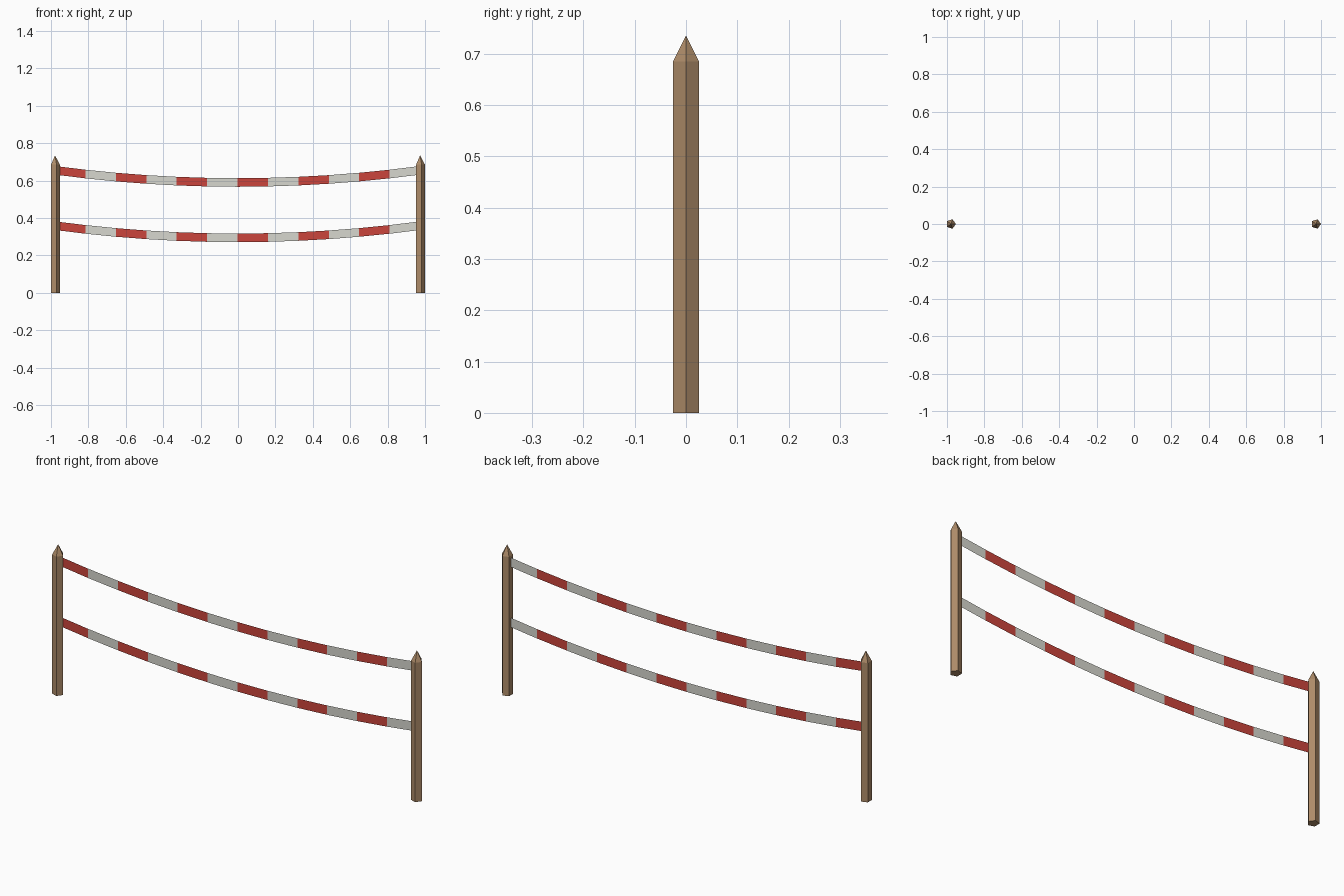
import bpy, bmesh, math

if "Cube" in bpy.data.objects:
    bpy.data.objects.remove(bpy.data.objects["Cube"])

R = 0.0263            # post radius
SIDES = 5
HALF_SPAN = 0.976     # half distance between post axes
MID = -0.0025
SEGMENTS = 12


def material(name, rgb):
    m = bpy.data.materials.new(name)
    m.diffuse_color = (*rgb, 1)
    m.use_nodes = True
    m.node_tree.nodes["Principled BSDF"].inputs["Base Color"].default_value = m.diffuse_color
    return m


wood = material("wood", (0.42, 0.26, 0.14))
red = material("red", (0.60, 0.06, 0.045))
white = material("white", (0.68, 0.68, 0.62))


def finish(bm, name, mats):
    mesh = bpy.data.meshes.new(name)
    bm.to_mesh(mesh)
    bm.free()
    for m in mats:
        mesh.materials.append(m)
    ob = bpy.data.objects.new(name, mesh)
    bpy.context.collection.objects.link(ob)


# Five-sided stake with a sharpened top
def post(name, x, shoulder=0.685, tip=0.735):
    bm = bmesh.new()
    angles = [2 * math.pi * i / SIDES for i in range(SIDES)]
    low, high = [[bm.verts.new((x + R * math.cos(a), R * math.sin(a), z))
                  for a in angles] for z in (0, shoulder)]
    apex = bm.verts.new((x, 0, tip))
    bm.faces.new(low[::-1])
    for i in range(SIDES):
        j = (i + 1) % SIDES
        bm.faces.new((low[i], low[j], high[j], high[i]))
        bm.faces.new((high[i], high[j], apex))
    finish(bm, name, [wood])


# Sagging striped tape, a flat strip hung between the post axes
def tape(name, z_mid, sag=0.065, width=0.046):
    bm = bmesh.new()
    rows = []
    for i in range(SEGMENTS + 1):
        t = 2 * i / SEGMENTS - 1
        x, z = MID + HALF_SPAN * t, z_mid + sag * t * t
        rows.append([bm.verts.new((x, 0, z + s * width / 2)) for s in (-1, 1)])
    for i in range(SEGMENTS):
        a, b = rows[i], rows[i + 1]
        f = bm.faces.new((a[0], b[0], b[1], a[1]))
        f.material_index = i % 2
    finish(bm, name, [red, white])


post("left_post", MID - HALF_SPAN)
post("right_post", MID + HALF_SPAN)
tape("upper_tape", 0.59)
tape("lower_tape", 0.294)
